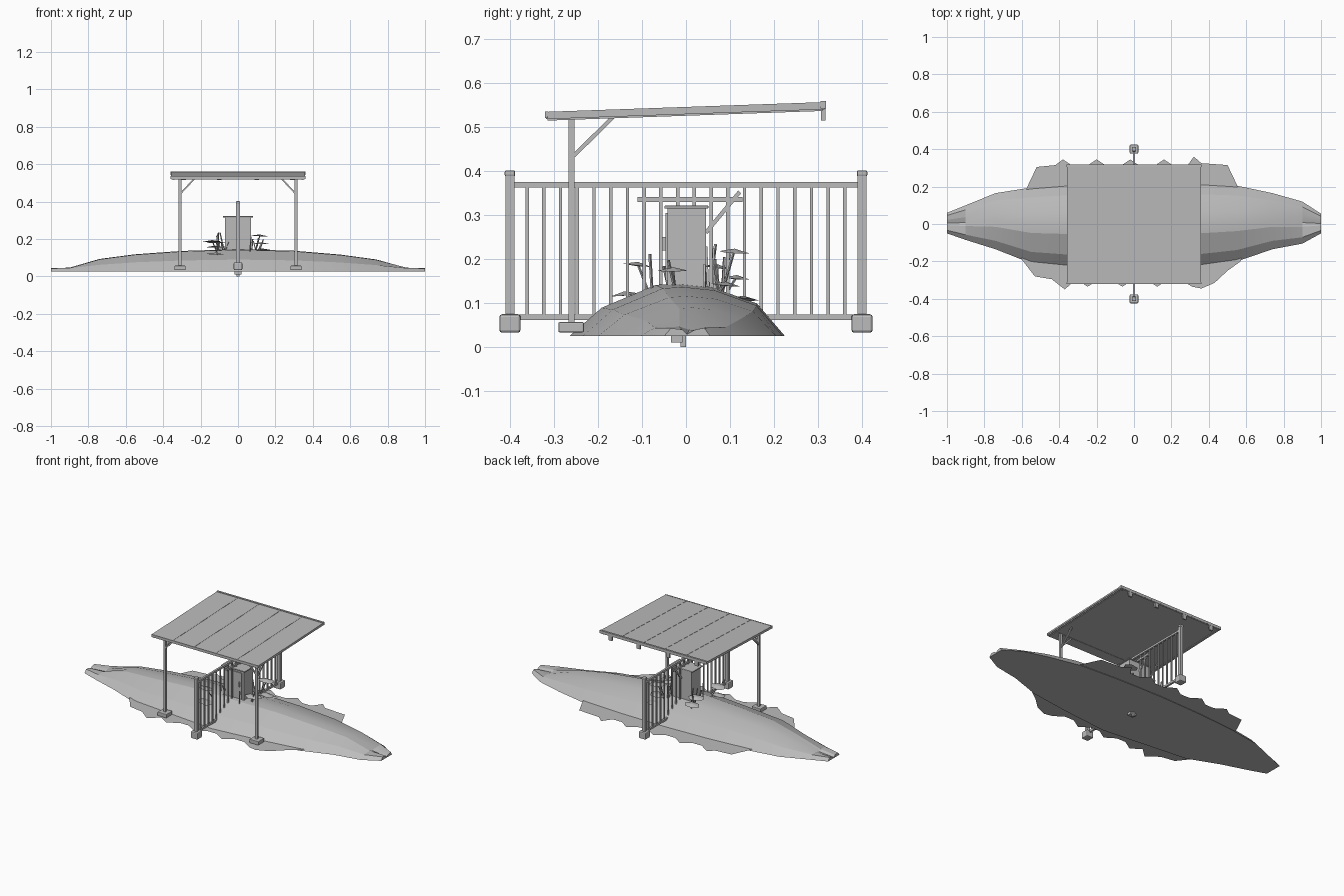
import bpy, bmesh, math, random
from mathutils import Vector

random.seed(4)
grey = bpy.data.materials.new("plain_grey")
grey.diffuse_color = (0.5, 0.5, 0.5, 1)


def make(name, verts, faces):
    me = bpy.data.meshes.new(name)
    me.from_pydata([tuple(v) for v in verts], [], faces)
    bm = bmesh.new()
    bm.from_mesh(me)
    bmesh.ops.recalc_face_normals(bm, faces=bm.faces)
    bm.to_mesh(me)
    bm.free()
    me.materials.append(grey)
    ob = bpy.data.objects.new(name, me)
    bpy.context.collection.objects.link(ob)
    return ob


def box(name, x0, x1, y0, y1, z0, z1, bevel=0):
    v = [(x, y, z) for x in (x0, x1) for y in (y0, y1) for z in (z0, z1)]
    f = [(0, 1, 3, 2), (4, 6, 7, 5), (0, 4, 5, 1), (2, 3, 7, 6), (0, 2, 6, 4), (1, 5, 7, 3)]
    ob = make(name, v, f)
    if bevel:
        m = ob.modifiers.new("bevel", 'BEVEL')
        m.width, m.segments = bevel, 2
    return ob


def beam(name, a, b, w, h):
    """Box of width w and height h running from a to b."""
    a, b = Vector(a), Vector(b)
    d = b - a
    ob = box(name, -w / 2, w / 2, -h / 2, h / 2, -d.length / 2, d.length / 2)
    ob.rotation_mode = 'QUATERNION'
    ob.rotation_quaternion = d.to_track_quat('Z', 'Y')
    ob.location = (a + b) / 2
    return ob


# Mound: cross-sections along x (x, y min, y max, crest height)
BASE = 0.025
stations = [
    (-1.0, -0.05, 0.06, 0.044), (-0.9, -0.085, 0.10, 0.05), (-0.74, -0.135, 0.165, 0.093),
    (-0.55, -0.21, 0.195, 0.118), (-0.3, -0.235, 0.215, 0.136), (0.0, -0.265, 0.225, 0.145),
    (0.3, -0.235, 0.22, 0.137), (0.55, -0.2, 0.205, 0.116), (0.74, -0.135, 0.165, 0.09),
    (0.9, -0.105, 0.12, 0.05), (1.0, -0.05, 0.055, 0.044)]
hill = [(0, 0), (0.15, 0.54), (0.4, 0.97), (0.5, 1), (0.66, 0.93), (0.87, 0.62), (1, 0)]
groove = [0, 0.95, 0.8, 0.25, 0.75, 1, 0]      # split ridges at the tips
verts, n = [], len(hill)
for x, y0, y1, top in stations:
    g = 1 if abs(x) > 0.95 else 0.55 if abs(x) > 0.85 else 0
    for (t, h), k in zip(hill, groove):
        z = BASE + (top - BASE) * (h * (1 - g) + k * g)
        verts.append((x, y0 + (y1 - y0) * t, z))
faces = [(i * n + j, i * n + (j + 1) % n, (i + 1) * n + (j + 1) % n, (i + 1) * n + j)
         for i in range(len(stations) - 1) for j in range(n)]
faces += [tuple(range(n)), tuple(range(len(verts) - n, len(verts)))]
mound = make("earth_mound", verts, faces)
bpy.context.view_layer.objects.active = mound
mound.select_set(True)
bpy.ops.object.shade_smooth_by_angle(angle=math.radians(14))
mound.select_set(False)

# Ground sheet with a ragged edge
edge = [(-0.57, 0.2), (-0.52, 0.305), (-0.42, 0.315)]
edge += [(-0.38 + i * 0.06, 0.345 if i % 3 == 0 else 0.305) for i in range(12)]
edge += [(0.32, 0.36), (0.36, 0.325), (0.5, 0.315), (0.55, 0.21), (0.62, 0.0), (0.57, -0.2),
         (0.5, -0.25), (0.43, -0.315), (0.36, -0.345)]
edge += [(0.31 - i * 0.062, -0.335 if i % 3 == 0 else -0.295) for i in range(11)]
edge += [(-0.37, -0.35), (-0.44, -0.295), (-0.53, -0.28), (-0.6, -0.19), (-0.64, 0.0)]
make("ground_sheet", [(x, y, 0.033) for x, y in edge], [tuple(range(len(edge)))])

# Fence across the mound
for s, side in ((-1, "front"), (1, "back")):
    y = s * 0.4
    box(f"fence_post_{side}", -0.01, 0.01, y - 0.01, y + 0.01, 0.06, 0.392)
    box(f"fence_post_cap_{side}", -0.012, 0.012, y - 0.012, y + 0.012, 0.388, 0.402, 0.004)
    box(f"fence_footing_{side}", -0.023, 0.023, y - 0.024, y + 0.024, 0.033, 0.075, 0.006)
for part, z in (("top", 0.369), ("bottom", 0.068)):
    box(f"fence_rail_{part}", -0.006, 0.006, -0.39, 0.39, z - 0.006, z + 0.006)
for i in range(20):
    y = -0.361 + i * 0.038
    box(f"fence_bar_{i}", -0.0035, 0.0035, y - 0.0038, y + 0.0038, 0.068, 0.369)


# Shelter roof, rising toward the back
def roof_z(y):
    return 0.546 + 0.035 * y


beam("roof_underlay", (0, -0.318, roof_z(-0.318) - 0.013), (0, 0.315, roof_z(0.315) - 0.013), 0.712, 0.007)
for i in range(5):
    x = -0.288 + i * 0.144
    beam(f"roof_panel_{i}", (x, -0.32, roof_z(-0.32) - 0.005), (x, 0.318, roof_z(0.318) - 0.005), 0.1425, 0.010)
box("roof_front_trim", -0.36, 0.36, -0.32, -0.314, 0.521, 0.536)
box("roof_back_trim", -0.36, 0.36, 0.306, 0.318, 0.543, 0.560)
box("front_crossbeam", -0.34, 0.34, -0.267, -0.253, 0.519, 0.531)
for i, x in enumerate((-0.29, -0.1, 0.1, 0.29)):
    box(f"roof_back_bracket_{i}", x - 0.012, x + 0.012, 0.307, 0.317, 0.515, 0.55)
for s, side in ((-1, "left"), (1, "right")):
    x = s * 0.31
    box(f"shelter_post_{side}", x - 0.007, x + 0.007, -0.267, -0.253, 0.045, 0.525)
    box(f"shelter_footing_{side}", x - 0.03, x + 0.03, -0.29, -0.232, 0.034, 0.057, 0.003)
    beam(f"side_brace_{side}", (x, -0.255, 0.435), (x, -0.165, 0.524), 0.008, 0.009)
    beam(f"front_brace_{side}", (x, -0.26, 0.44), (s * 0.235, -0.26, 0.52), 0.008, 0.008)
    x = s * 0.345
    beam(f"roof_side_beam_{side}", (x, -0.315, roof_z(-0.315) - 0.015),
         (x, 0.31, roof_z(0.31) - 0.015), 0.01, 0.010)

# Cabinet with lid, door plate, handle and stakes below the soil
box("cabinet_body", -0.07, 0.07, -0.042, 0.046, 0.11, 0.316)
box("cabinet_lid", -0.08, 0.08, -0.049, 0.051, 0.315, 0.322, 0.002)
box("cabinet_door", -0.058, 0.058, -0.047, -0.042, 0.15, 0.305)
box("cabinet_handle", 0.04, 0.048, -0.054, -0.047, 0.22, 0.25)
box("crossbar", -0.006, 0.006, -0.11, 0.128, 0.33, 0.341)
beam("leaning_prop", (0, 0.045, 0.26), (0, 0.122, 0.353), 0.008, 0.009)
box("buried_socket", -0.02, 0.02, -0.034, -0.008, 0.011, 0.04)
box("buried_stake", -0.007, 0.007, -0.012, 0.0, 0.0, 0.04)


# Plants: tilted pointed leaves on thin stems, on both sides of the cabinet
def leaf(name, c, lx, ly, tilt):
    ring = [(-1, 0), (-0.6, 0.8), (0.5, 0.9), (1, 0.1), (0.55, -0.85), (-0.5, -0.9)]
    v = [(x * lx, y * ly, -0.004) for x, y in ring] + [(0, 0, 0.004), (0, 0, -0.006)]
    f = [(i, (i + 1) % 6, k) for i in range(6) for k in (6, 7)]
    ob = make(name, v, f)
    ob.location = c
    ob.rotation_euler = (tilt, random.uniform(-0.08, 0.08), random.uniform(-0.3, 0.3))


spots = [(-0.11, 0.19), (0.11, 0.22), (0.115, 0.16), (0.13, 0.113), (-0.14, 0.123),
         (-0.03, 0.178), (0.07, 0.185), (0.09, 0.145)]
for i, (y, z) in enumerate(spots):
    x = (0.13 if i % 2 else -0.13) + random.uniform(-0.015, 0.015)
    leaf(f"leaf_{i}", (x, y, z), 0.05, 0.033, random.uniform(-0.15, 0.15))
    beam(f"leaf_stem_{i}", (x * 0.75, y * 0.7, 0.105), (x, y, z), 0.004, 0.004)
for i in range(14):
    s = 1 if i % 2 else -1
    x, y = s * random.uniform(0.06, 0.11), random.uniform(0.02, 0.09) if i % 3 else random.uniform(-0.08, 0)
    beam(f"stalk_{i}", (x, y, 0.115),
         (x + random.uniform(-0.03, 0.03), y + random.uniform(-0.02, 0.03), random.uniform(0.18, 0.24)), 0.005, 0.005)
